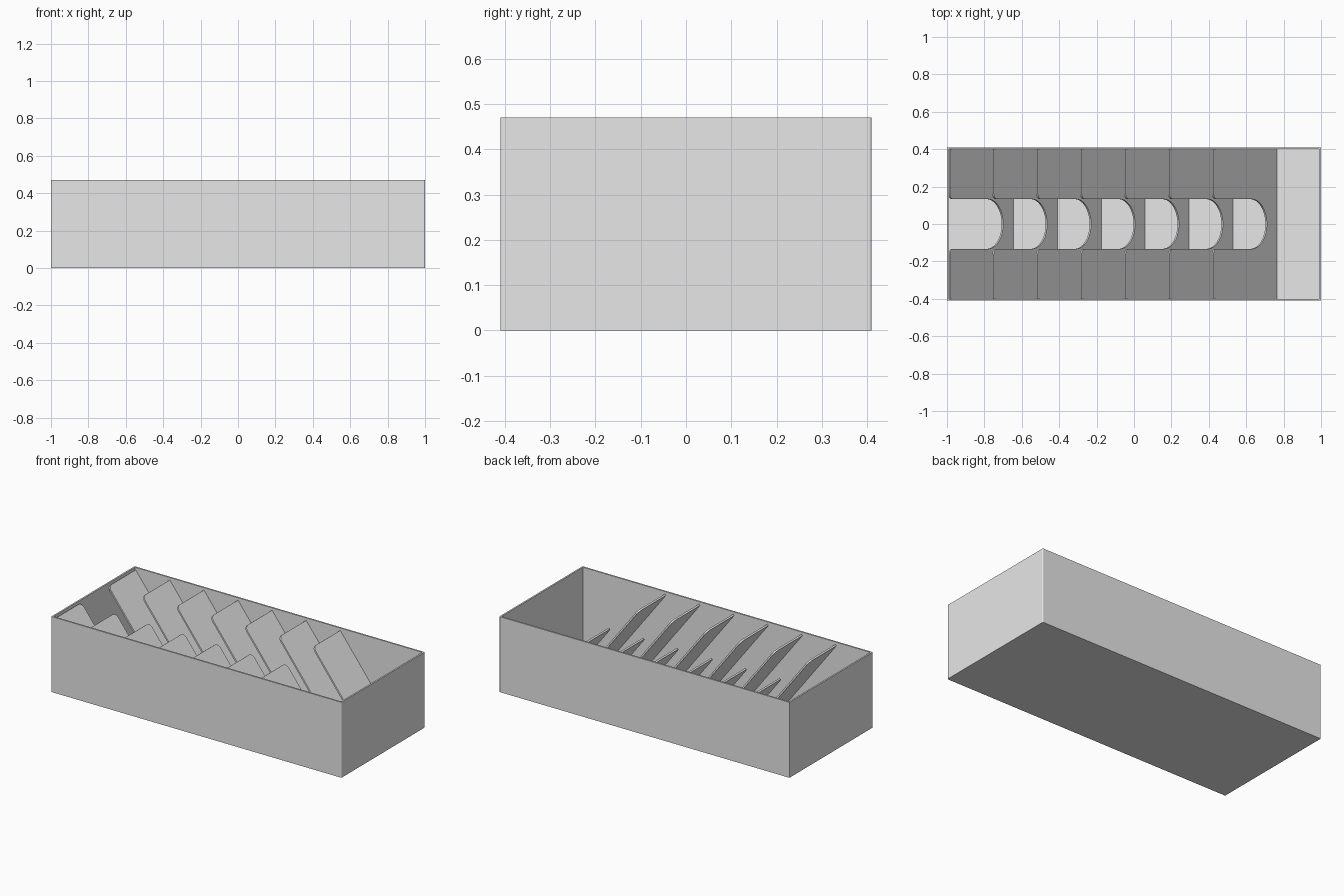
import bpy, bmesh
from math import sin, cos, pi, atan2, hypot
from mathutils import Matrix

old = bpy.data.objects.get("Cube")
if old:
    bpy.data.objects.remove(old, do_unlink=True)

grey = bpy.data.materials.new("light_grey")
grey.use_nodes = True
grey.diffuse_color = (0.8, 0.8, 0.8, 1)
grey.node_tree.nodes["Principled BSDF"].inputs["Base Color"].default_value = grey.diffuse_color

LENGTH, WIDTH, HEIGHT, WALL = 2.0, 0.82, 0.47, 0.01


def finish(bm, name):
    bmesh.ops.recalc_face_normals(bm, faces=bm.faces)
    mesh = bpy.data.meshes.new(name)
    bm.to_mesh(mesh)
    bm.free()
    mesh.materials.append(grey)
    obj = bpy.data.objects.new(name, mesh)
    bpy.context.collection.objects.link(obj)
    return obj


def arc(cx, cy, r, start, end, steps):
    return [(cx + r * cos(start + (end - start) * i / steps),
             cy + r * sin(start + (end - start) * i / steps)) for i in range(steps + 1)]


# Open tray: a box with its top inset and sunk to leave thin walls and floor
bm = bmesh.new()
bmesh.ops.create_cube(bm, size=1, matrix=Matrix.Translation((0, 0, HEIGHT / 2))
                      @ Matrix.Diagonal((LENGTH, WIDTH, HEIGHT, 1)))
corners = [e for e in bm.edges if all(v.co.x > 0 for v in e.verts)
           and abs(e.verts[0].co.z - e.verts[1].co.z) > 0.1]
bmesh.ops.bevel(bm, geom=corners, offset=0.006, segments=3, affect='EDGES', profile=0.5)
top = max(bm.faces, key=lambda f: f.calc_center_median().z)
bmesh.ops.inset_region(bm, faces=[top], thickness=WALL, use_even_offset=True)
sunk = bmesh.ops.extrude_face_region(bm, geom=[top])
bmesh.ops.translate(bm, vec=(0, 0, WALL - HEIGHT),
                    verts=[g for g in sunk["geom"] if isinstance(g, bmesh.types.BMVert)])
if top.is_valid:
    bmesh.ops.delete(bm, geom=[top], context='FACES_ONLY')
finish(bm, "tray")

# Divider outline: u runs up the slope, v across the tray, with a round-ended notch
RUN, RISE, THICK = 0.34, 0.445, 0.01
slope, length = atan2(RISE, RUN), hypot(RUN, RISE)
half, notch, lip = WIDTH / 2 - WALL, 0.133, 0.03
notch_base = 0.09
outline = [(0, -half), (length, -half)]
outline += arc(length - lip, -notch - lip, lip, 0, pi / 2, 6)
outline += arc(notch_base + notch, 0, notch, 1.5 * pi, 0.5 * pi, 28)
outline += arc(length - lip, notch + lip, lip, -pi / 2, 0, 6)
outline += [(length, half), (0, half)]


def divider(name, foot_x):
    bm = bmesh.new()
    # Upper surface leans back from its foot; the sheet is thickened beneath it
    verts = [bm.verts.new((foot_x - u * cos(slope), v, WALL + u * sin(slope)))
             for u, v in outline]
    face = bm.faces.new(verts)
    back = bmesh.ops.extrude_face_region(bm, geom=[face], use_keep_orig=True)
    bmesh.ops.translate(bm, vec=(-THICK * sin(slope), 0, -THICK * cos(slope)),
                        verts=[g for g in back["geom"] if isinstance(g, bmesh.types.BMVert)])
    obj = finish(bm, name)
    bpy.ops.object.select_all(action='DESELECT')
    obj.select_set(True)
    bpy.context.view_layer.objects.active = obj
    bpy.ops.object.shade_smooth_by_angle(angle=pi / 6)


# Seven leaning dividers in an even row
for i in range(7):
    divider(f"divider_{i + 1}", 0.765 - 0.235 * i)
